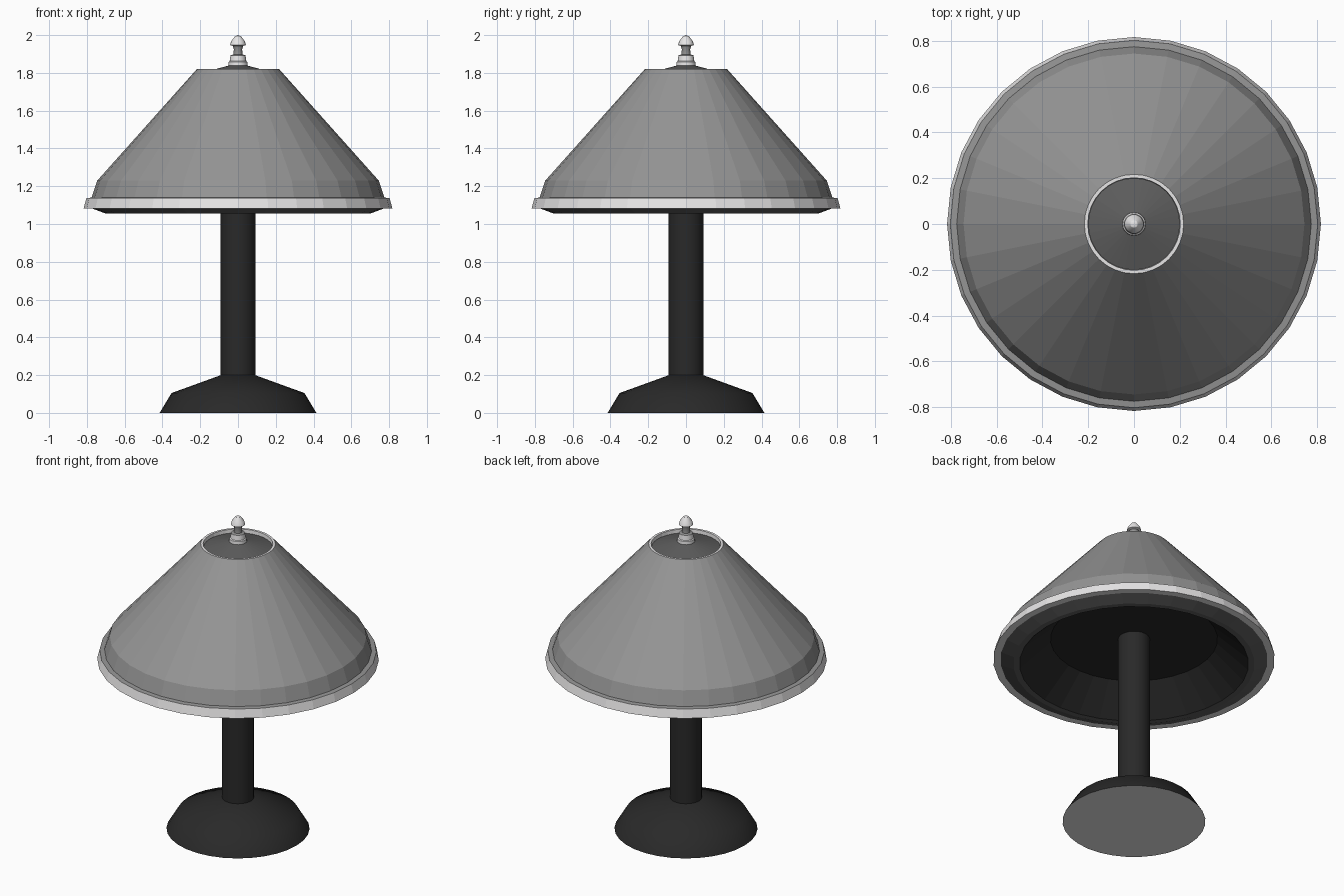
import bpy, bmesh, math

if "Cube" in bpy.data.objects:
    bpy.data.objects.remove(bpy.data.objects["Cube"])


def colour(name, r, g, b):
    m = bpy.data.materials.new(name)
    m.diffuse_color = (r, g, b, 1)
    m.use_nodes = True
    m.node_tree.nodes["Principled BSDF"].inputs["Base Color"].default_value = m.diffuse_color
    return m


GREY = colour("shade grey", 0.30, 0.30, 0.30)
LIGHT = colour("pale trim", 0.86, 0.85, 0.855)
DARK = colour("charcoal", 0.022, 0.022, 0.022)
MID = colour("cap grey", 0.11, 0.11, 0.11)


def lathe(name, profile, colours, sides=32, smooth=None):
    """Spin (radius, z) points round z; one colour per profile segment."""
    bm = bmesh.new()
    rings = []
    for r, z in profile:
        if r == 0:
            rings.append([bm.verts.new((0, 0, z))] * sides)
        else:
            rings.append([bm.verts.new((r * math.cos(math.tau * i / sides),
                                        r * math.sin(math.tau * i / sides), z))
                          for i in range(sides)])
    used = list(dict.fromkeys(colours))
    for a, b, col in zip(rings, rings[1:], colours):
        for i in range(sides):
            j = (i + 1) % sides
            quad = list(dict.fromkeys((a[i], a[j], b[j], b[i])))
            f = bm.faces.new(quad)
            f.material_index = used.index(col)
    bmesh.ops.recalc_face_normals(bm, faces=bm.faces)
    me = bpy.data.meshes.new(name)
    bm.to_mesh(me)
    bm.free()
    for m in used:
        me.materials.append(m)
    ob = bpy.data.objects.new(name, me)
    bpy.context.collection.objects.link(ob)
    if smooth:
        bpy.ops.object.select_all(action='DESELECT')
        ob.select_set(True)
        bpy.context.view_layer.objects.active = ob
        bpy.ops.object.shade_smooth_by_angle(angle=math.radians(smooth))
    return ob


# Foot with a pale underside
lathe("base", [(0, 0), (0.415, 0), (0.352, 0.105), (0.09, 0.2), (0, 0.2)],
      [LIGHT, DARK, DARK, DARK], smooth=45)

# Stem running up into the shade
lathe("pole", [(0, 0.19), (0.092, 0.19), (0.092, 1.23), (0, 1.23)],
      [DARK] * 3, smooth=30)

# Shade: recessed underside, lip, pale band, cone, pale top rim, recessed cap
lathe("shade",
      [(0, 1.22), (0.485, 1.22), (0.665, 1.055), (0.70, 1.055),
       (0.775, 1.083), (0.817, 1.083), (0.803, 1.137), (0.775, 1.14),
       (0.745, 1.23), (0.217, 1.821), (0.202, 1.821), (0.20, 1.798),
       (0.045, 1.84), (0, 1.84)],
      [DARK, DARK, MID, MID, LIGHT, LIGHT, GREY, GREY, GREY,
       LIGHT, LIGHT, MID, MID])

# Turned knob on top
lathe("finial",
      [(0, 1.83), (0.052, 1.83), (0.05, 1.858), (0.044, 1.862), (0.04, 1.893),
       (0.024, 1.898), (0.022, 1.925), (0.028, 1.943), (0.042, 1.947),
       (0.036, 1.968), (0.016, 1.994), (0, 2.0)],
      [LIGHT, LIGHT, LIGHT, LIGHT, GREY, GREY, GREY, LIGHT, LIGHT, LIGHT, LIGHT],
      sides=20, smooth=25)
